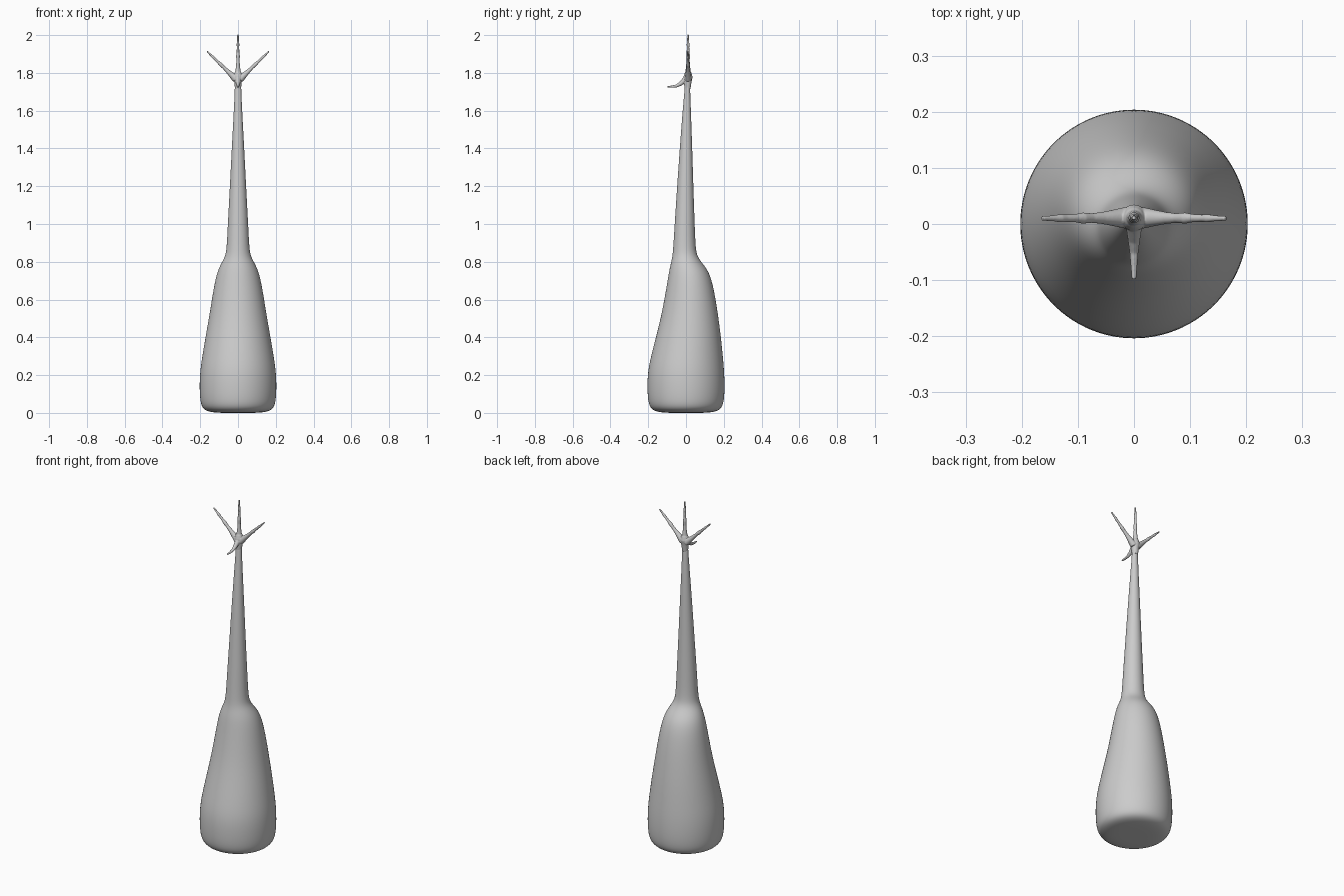
import bpy, bmesh, math
from mathutils import Vector

cube = bpy.data.objects.get("Cube")
if cube:
    bpy.data.objects.remove(cube)

grey = bpy.data.materials.new("plain grey")
grey.use_nodes = True
colour = (0.6, 0.6, 0.6, 1)
grey.diffuse_color = colour
grey.node_tree.nodes["Principled BSDF"].inputs["Base Color"].default_value = colour


def loft(bm, rings, sides):
    """Skin rings given as (centre, axis u, axis v) and cap both ends."""
    loops = []
    for c, u, v in rings:
        angles = [math.tau * i / sides for i in range(sides)]
        loops.append([bm.verts.new(c + u * math.cos(a) + v * math.sin(a)) for a in angles])
    for a, b in zip(loops, loops[1:]):
        for i in range(sides):
            j = (i + 1) % sides
            bm.faces.new((a[i], a[j], b[j], b[i]))
    bm.faces.new(loops[0][::-1])
    bm.faces.new(loops[-1])


def finish(bm, name):
    bmesh.ops.recalc_face_normals(bm, faces=bm.faces)
    mesh = bpy.data.meshes.new(name)
    bm.to_mesh(mesh)
    bm.free()
    mesh.materials.append(grey)
    mesh.shade_smooth()
    obj = bpy.data.objects.new(name, mesh)
    bpy.context.collection.objects.link(obj)
    return obj


def tube(bm, path, side, sides=16):
    """Tube through (point, radius) pairs, flattened along the side axis."""
    pts = [Vector(p) for p, r in path]
    rings = []
    for i, (p, r) in enumerate(path):
        t = (pts[min(i + 1, len(pts) - 1)] - pts[max(i - 1, 0)]).normalized()
        rings.append((pts[i], side * r, t.cross(side).normalized() * r))
    loft(bm, rings, sides)


# Thigh and shank: height, half width, front y, back y
profile = [
    (0.0, 0.06, -0.06, 0.06), (0.001, 0.12, -0.12, 0.12),
    (0.008, 0.165, -0.165, 0.165), (0.028, 0.192, -0.192, 0.192),
    (0.07, 0.202, -0.203, 0.203), (0.14, 0.205, -0.206, 0.206),
    (0.22, 0.202, -0.203, 0.203), (0.3, 0.19, -0.186, 0.196),
    (0.4, 0.173, -0.16, 0.186), (0.5, 0.155, -0.135, 0.173),
    (0.6, 0.139, -0.115, 0.158), (0.7, 0.122, -0.098, 0.138),
    (0.76, 0.105, -0.088, 0.114), (0.8, 0.084, -0.078, 0.08),
    (0.83, 0.068, -0.072, 0.06), (0.87, 0.06, -0.068, 0.051),
    (1.0, 0.054, -0.06, 0.046), (1.2, 0.043, -0.047, 0.039),
    (1.4, 0.033, -0.033, 0.033), (1.6, 0.022, -0.018, 0.026),
    (1.7, 0.0175, -0.008, 0.022), (1.75, 0.017, -0.006, 0.022)]
bm = bmesh.new()
loft(bm, [(Vector((0, (f + b) / 2, z)), Vector((w, 0, 0)), Vector((0, (b - f) / 2, 0)))
          for z, w, f, b in profile], 32)
leg = finish(bm, "leg")
sub = leg.modifiers.new("smooth", "SUBSURF")
sub.levels = sub.render_levels = 2

# Foot: knuckle hub, three spread toes and a forward toe, fused together
bm = bmesh.new()
Y = Vector((0, 1, 0))
X = Vector((1, 0, 0))
tube(bm, [((0, 0.008, 1.715), 0.016), ((0, 0.009, 1.75), 0.02), ((0, 0.011, 1.78), 0.024),
          ((0, 0.011, 1.8), 0.018), ((0, 0.011, 1.815), 0.01)], X)
# Radii swell at the joints: fraction along the toe, radius
joints = [(0, 0.02), (0.15, 0.015), (0.3, 0.0105), (0.42, 0.0085), (0.52, 0.01),
          (0.6, 0.0075), (0.72, 0.0065), (0.78, 0.0075), (0.86, 0.0055), (1, 0.004)]
toes = [((0, 0.011, 1.765), (0, 0.011, 2.003))]
toes += [((s * 0.012, 0.011, 1.768), (s * 0.164, 0.01, 1.914)) for s in (-1, 1)]
for start, end in toes:
    a, b = Vector(start), Vector(end)
    tube(bm, [(a.lerp(b, t), r) for t, r in joints], Y)
tube(bm, [((0, 0.01, 1.778), 0.018), ((0, -0.008, 1.762), 0.014), ((0, -0.028, 1.743), 0.011),
          ((0, -0.05, 1.731), 0.008), ((0, -0.075, 1.727), 0.006), ((0, -0.098, 1.726), 0.004)], X)
foot = finish(bm, "foot")
fuse = foot.modifiers.new("fuse", "REMESH")
fuse.mode = "VOXEL"
fuse.voxel_size = 0.002
fuse.use_smooth_shade = True
relax = foot.modifiers.new("relax", "SMOOTH")
relax.iterations = 4
